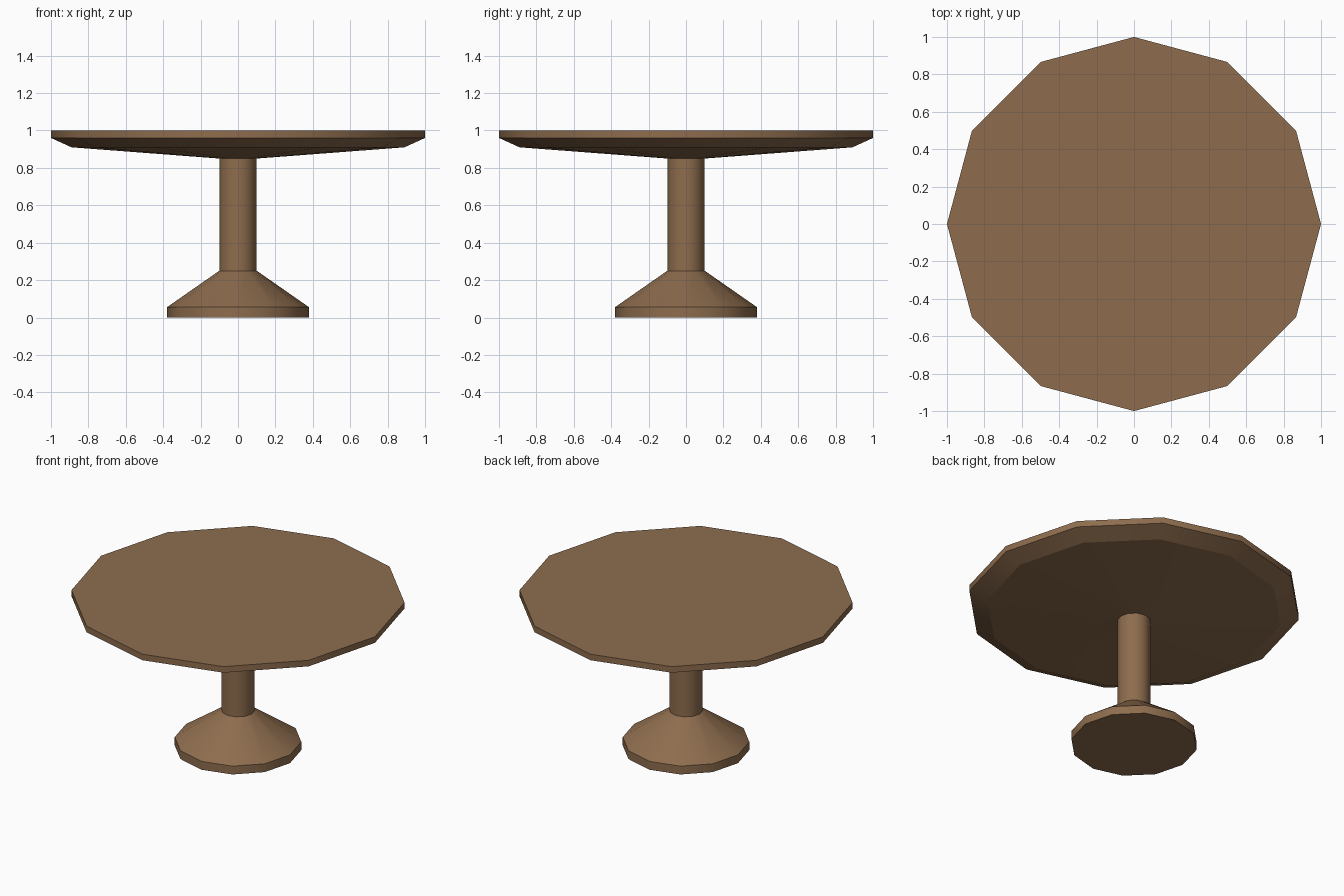
import bpy, bmesh, math

if "Cube" in bpy.data.objects:
    bpy.data.objects.remove(bpy.data.objects["Cube"])

SIDES = 12

wood = bpy.data.materials.new("brown_wood")
wood.diffuse_color = (0.27, 0.152, 0.076, 1)
wood.use_nodes = True
wood.node_tree.nodes["Principled BSDF"].inputs["Base Color"].default_value = wood.diffuse_color


def lathe(name, profile, cap_bottom=False, cap_top=False):
    """Turn a (radius, height) profile into a 12-sided part."""
    bm = bmesh.new()
    rings = []
    for r, z in profile:
        rings.append([bm.verts.new((r * math.cos(2 * math.pi * i / SIDES),
                                    r * math.sin(2 * math.pi * i / SIDES), z))
                      for i in range(SIDES)])
    for low, high in zip(rings, rings[1:]):
        for i in range(SIDES):
            j = (i + 1) % SIDES
            bm.faces.new((low[i], low[j], high[j], high[i])).smooth = True
    if cap_bottom:
        bm.faces.new(rings[0][::-1])
    if cap_top:
        bm.faces.new(rings[-1])
    # horizontal rings stay crisp, the turned sides shade smoothly
    for e in bm.edges:
        e.smooth = abs(e.verts[0].co.z - e.verts[1].co.z) > 1e-4
    mesh = bpy.data.meshes.new(name)
    bm.to_mesh(mesh)
    bm.free()
    mesh.materials.append(wood)
    obj = bpy.data.objects.new(name, mesh)
    bpy.context.collection.objects.link(obj)
    return obj


# flared foot
lathe("foot", [(0.38, 0), (0.38, 0.055), (0.10, 0.25)], cap_bottom=True)
# central column
lathe("column", [(0.10, 0.25), (0.10, 0.85)])
# round top with a bevelled underside
lathe("table_top", [(0.10, 0.85), (0.89, 0.91), (1.0, 0.96), (1.0, 1.0)], cap_top=True)
